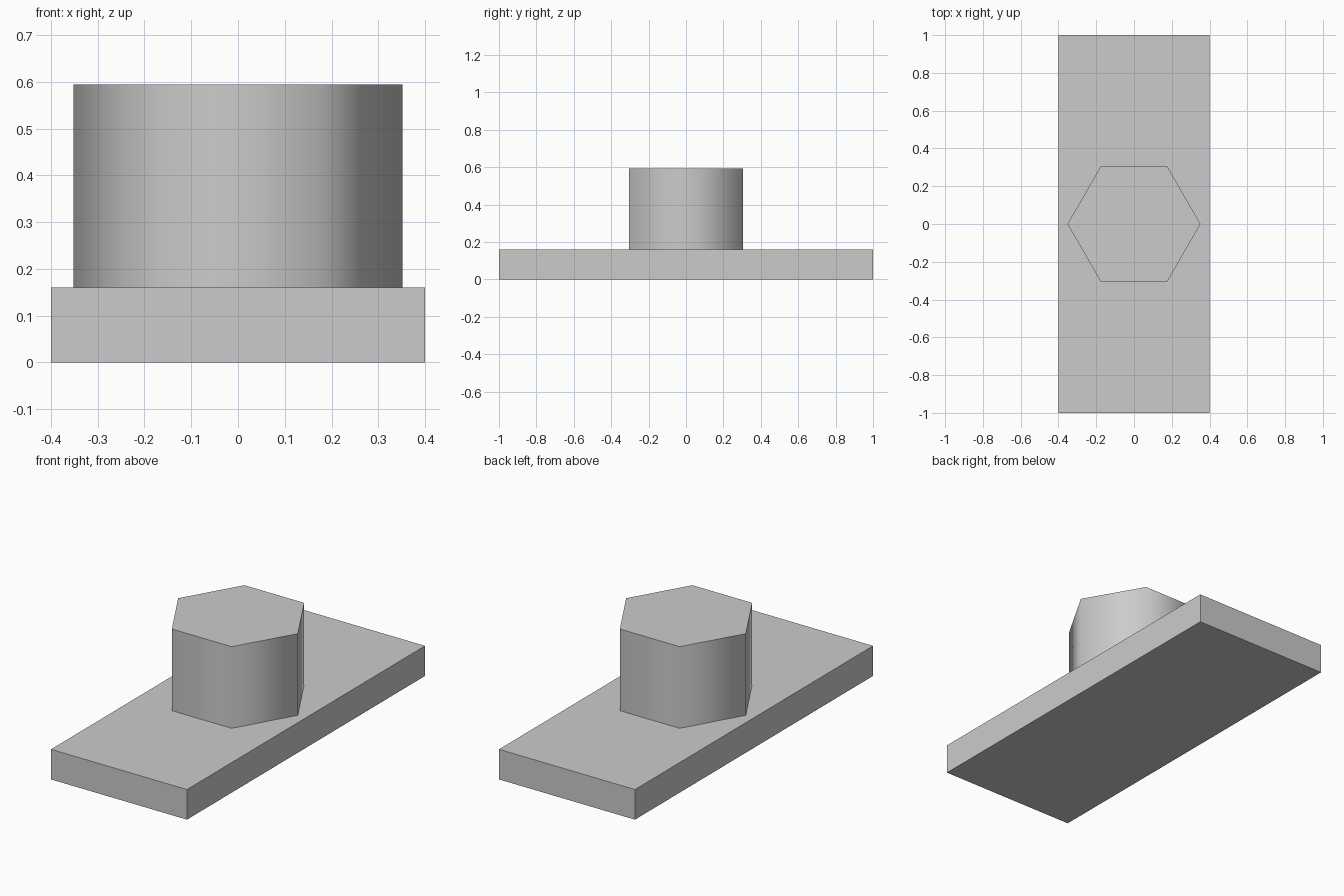
import bpy
import math

if "Cube" in bpy.data.objects:
    bpy.data.objects.remove(bpy.data.objects["Cube"])

grey = bpy.data.materials.new("light_grey")
grey.diffuse_color = (0.6, 0.6, 0.6, 1)
grey.use_nodes = True
grey.node_tree.nodes["Principled BSDF"].inputs["Base Color"].default_value = grey.diffuse_color

BASE_TOP = 0.16
HEX_TOP = 0.594

# Flat rectangular base
bpy.ops.mesh.primitive_cube_add(size=1, location=(0, 0, BASE_TOP / 2))
base = bpy.context.object
base.name = "base_plate"
base.scale = (0.8, 2.0, BASE_TOP)
bpy.ops.object.transform_apply(location=False, rotation=False, scale=True)
base.data.materials.append(grey)

# Six-sided post with corners on the x axis, smooth sides and sharp rims
bpy.ops.mesh.primitive_cylinder_add(
    vertices=6, radius=0.352, depth=HEX_TOP - BASE_TOP,
    location=(0, 0, (BASE_TOP + HEX_TOP) / 2), rotation=(0, 0, math.radians(30)))
post = bpy.context.object
post.name = "hexagonal_post"
bpy.ops.object.transform_apply(location=False, rotation=True, scale=False)
bpy.ops.object.shade_smooth_by_angle(angle=math.radians(70))
post.data.materials.append(grey)
